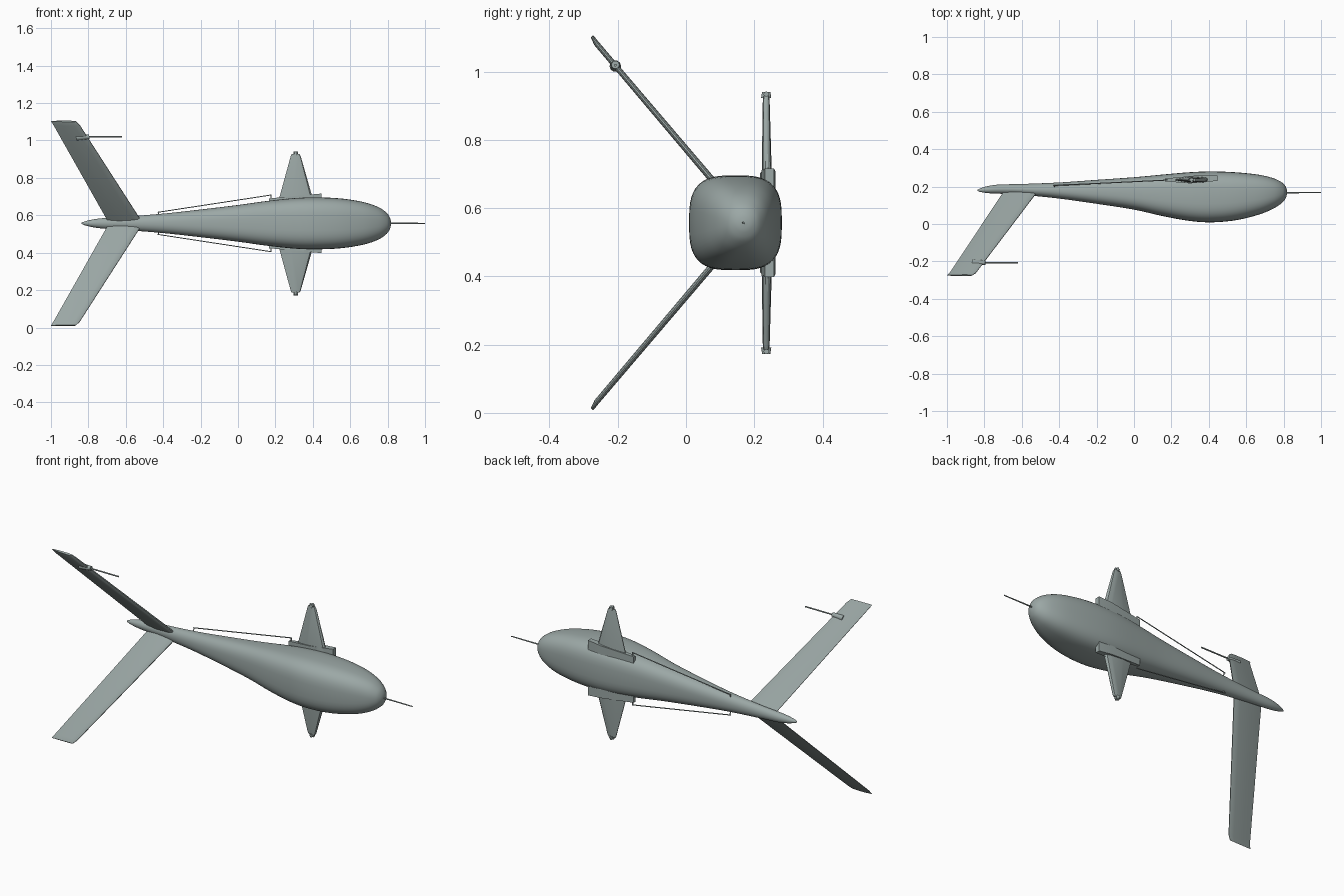
import bpy, bmesh, math
from mathutils import Vector

if "Cube" in bpy.data.objects:
    bpy.data.objects.remove(bpy.data.objects["Cube"])

ZC = 0.557  # height of the body axis (the model is mirrored about it)

skin = bpy.data.materials.new("grey_green_paint")
skin.diffuse_color = (0.33, 0.39, 0.38, 1)
skin.use_nodes = True
skin.node_tree.nodes["Principled BSDF"].inputs["Base Color"].default_value = skin.diffuse_color


def finish(name, bm, angle=35):
    bmesh.ops.recalc_face_normals(bm, faces=bm.faces)
    me = bpy.data.meshes.new(name)
    bm.to_mesh(me)
    bm.free()
    me.materials.append(skin)
    ob = bpy.data.objects.new(name, me)
    bpy.context.collection.objects.link(ob)
    bpy.ops.object.select_all(action='DESELECT')
    ob.select_set(True)
    bpy.context.view_layer.objects.active = ob
    bpy.ops.object.shade_smooth_by_angle(angle=math.radians(angle))
    return ob


def loft(name, rings, angle=35):
    """Skin a list of equal-length point rings and cap both ends."""
    bm = bmesh.new()
    vs = [[bm.verts.new(p) for p in r] for r in rings]
    n = len(rings[0])
    for a, b in zip(vs, vs[1:]):
        for i in range(n):
            j = (i + 1) % n
            bm.faces.new((a[i], a[j], b[j], b[i]))
    bm.faces.new(vs[0])
    bm.faces.new(vs[-1])
    return finish(name, bm, angle)


def rod(name, a, b, r0, r1=None, n=8):
    a, b = Vector(a), Vector(b)
    r1 = r0 if r1 is None else r1
    q = (b - a).to_track_quat('Z', 'Y')
    circle = [Vector((math.cos(t), math.sin(t), 0))
              for t in (2 * math.pi * i / n for i in range(n))]
    return loft(name, [[a + q @ (c * r0) for c in circle],
                       [b + q @ (c * r1) for c in circle]], 50)


def foil(le, te, thick, normal):
    """Wing section between leading and trailing edge points."""
    le, te, nv = Vector(le), Vector(te), Vector(normal).normalized()
    prof = [(0, .25), (.05, .75), (.2, 1), (.65, .9), (1, .15)]
    up = [le.lerp(te, t) + nv * thick * h for t, h in prof]
    dn = [le.lerp(te, t) - nv * thick * h for t, h in reversed(prof)]
    return up + dn


# Fuselage stations: x, y low, y high, half height, corner squareness
stations = [(-.836, .177, .183, .003, 2), (-.82, .171, .191, .010, 2),
            (-.78, .165, .203, .020, 2), (-.72, .162, .211, .028, 2),
            (-.60, .156, .214, .036, 2), (-.40, .136, .222, .052, 2.2),
            (-.20, .108, .236, .074, 2.5), (0, .077, .250, .098, 2.8),
            (.15, .043, .264, .119, 3), (.30, .016, .277, .135, 3.1),
            (.42, .009, .281, .139, 3.1), (.55, .021, .276, .133, 3),
            (.67, .051, .263, .114, 2.8), (.75, .085, .243, .087, 2.5),
            (.795, .116, .219, .056, 2.2), (.813, .142, .196, .028, 2),
            (.818, .164, .174, .005, 2)]


def smooth(pts, steps):
    """Catmull-Rom subdivision of the station list."""
    out = []
    for i in range(len(pts) - 1):
        p = [pts[max(0, min(len(pts) - 1, i + k))] for k in (-1, 0, 1, 2)]
        for s in range(steps):
            t = s / steps
            out.append([.5 * (2 * b + (c - a) * t + (2*a - 5*b + 4*c - d) * t**2
                              + (3*b - a - 3*c + d) * t**3)
                        for a, b, c, d in zip(*p)])
    return out + [pts[-1]]


def section(x, y0, y1, h, e, n=48):
    ring = []
    for i in range(n):
        t = 2 * math.pi * i / n
        c, s = math.cos(t), math.sin(t)
        ring.append((x, (y0 + y1) / 2 + (y1 - y0) / 2 * math.copysign(abs(c) ** (2 / e), c),
                     ZC + h * math.copysign(abs(s) ** (2 / e), s)))
    return ring


loft("fuselage", [section(*s) for s in smooth(stations, 4)], 60)

# Nose probe
rod("nose_probe", (.80, .168, ZC), (1.0, .168, ZC), .004, .003)

for side, label in ((1, "upper"), (-1, "lower")):
    def P(x, y, dz):
        return (x, y, ZC + side * dz)

    # Swept tail fin, splayed towards the front of the model
    nrm = (.547, .46 * side)
    normal = (0, nrm[0], nrm[1])
    loft(label + "_tail_fin",
         [foil(P(-.515, .175, .01), P(-.695, .175, .01), .010, normal),
          foil(P(-.846, -.262, .525), P(-.986, -.262, .525), .008, normal),
          foil(P(-.866, -.275, .545), P(-1.0, -.275, .547), .005, normal)])

    # Short tapered wing
    loft(label + "_wing",
         [foil(P(.412, .237, .09), P(.208, .237, .09), .016, (0, 1, 0)),
          foil(P(.335, .235, .36), P(.282, .235, .36), .010, (0, 1, 0)),
          foil(P(.328, .235, .371), P(.287, .235, .371), .008, (0, 1, 0))])

    # Hinge knobs at the wing tip
    for k, y in enumerate((.229, .241)):
        rod(f"{label}_wing_tip_knob_{k}", P(.309, y, .365), P(.309, y, .384), .009, .006)
    rod(label + "_wing_tip_pin", P(.322, .235, .377), P(.298, .235, .377), .008)

    # Sloping root fairing under the wing
    def fairing(f):
        outline = [(.165, .228), (.30, .217), (.447, .231),
                   (.447, .258), (.36, .262), (.165, .243)]
        return [P(x, y, f + (.133 + (x - .165) * .093 if f == 0 else 0))
                for x, y in outline]
    loft(label + "_wing_root_fairing", [fairing(.085), fairing(0)])

    # Aerial wire with its mounting posts
    rod(label + "_aerial_wire", P(.18, .235, .152), P(-.43, .206, .059), .0028, n=6)
    rod(label + "_aerial_rear_post", P(-.425, .206, .060), P(-.425, .195, .035), .003, n=6)
    rod(label + "_aerial_front_post", P(.176, .235, .153), P(.178, .235, .10), .003, n=6)

# Airspeed probe on the upper fin
rod("fin_probe_housing", (-.865, -.207, 1.016), (-.795, -.207, 1.020), .017, .012, 10)
rod("fin_probe_rod", (-.80, -.207, 1.019), (-.62, -.207, 1.019), .004)
